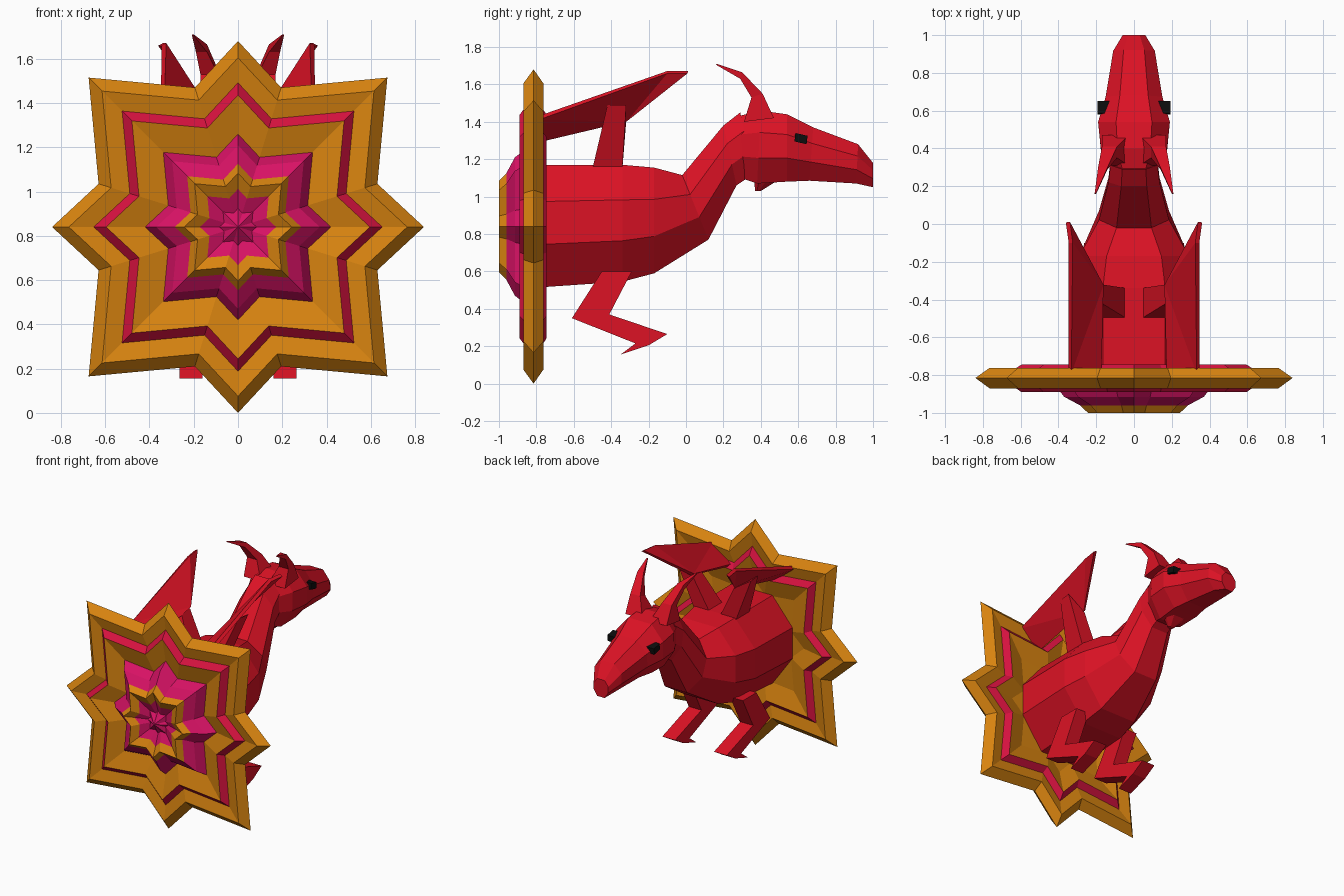
import bpy, bmesh, math

if "Cube" in bpy.data.objects:
    bpy.data.objects.remove(bpy.data.objects["Cube"])


def material(name, rgb):
    m = bpy.data.materials.new(name)
    m.diffuse_color = (*rgb, 1)
    m.use_nodes = True
    m.node_tree.nodes["Principled BSDF"].inputs["Base Color"].default_value = m.diffuse_color
    return m


RED = material("red", (0.72, 0.006, 0.018))
GOLD = material("gold", (0.69, 0.23, 0.005))
CRIMSON = material("crimson", (0.68, 0.006, 0.05))
PINK = material("pink", (0.69, 0.006, 0.13))
BLACK = material("black", (0.004, 0.004, 0.004))


def build(name, verts, faces, mats=(RED,), indices=None, mirror=False, thick=0):
    me = bpy.data.meshes.new(name)
    me.from_pydata(verts, [], faces)
    for m in mats:
        me.materials.append(m)
    if indices:
        for p, i in zip(me.polygons, indices):
            p.material_index = i
    bm = bmesh.new()
    bm.from_mesh(me)
    bmesh.ops.recalc_face_normals(bm, faces=bm.faces)
    bm.to_mesh(me)
    bm.free()
    ob = bpy.data.objects.new(name, me)
    bpy.context.collection.objects.link(ob)
    if thick:
        s = ob.modifiers.new("thickness", 'SOLIDIFY')
        s.thickness, s.offset = thick, 0
    if mirror:
        ob.modifiers.new("mirror", 'MIRROR')
    return ob


def loft_faces(rings, n):
    f = [(r * n + i, r * n + (i + 1) % n, (r + 1) * n + (i + 1) % n, (r + 1) * n + i)
         for r in range(rings - 1) for i in range(n)]
    return f + [tuple(range(n)), tuple(range((rings - 1) * n, rings * n))]


def loft(name, rings, **kw):
    n = len(rings[0])
    return build(name, [v for r in rings for v in r], loft_faces(len(rings), n), **kw)


def hull_section(top, bottom, w, flat=0.5):
    """Eight-sided section between a top and a bottom point in the y-z plane."""
    ring = []
    for x, t in ((flat, 0), (1, .3), (1, .65), (flat, 1), (-flat, 1), (-1, .65), (-1, .3), (-flat, 0)):
        ring.append((x * w, top[0] + (bottom[0] - top[0]) * t, top[1] + (bottom[1] - top[1]) * t))
    return ring


# Star shield: one eight-pointed outline repeated at stepped scales and depths
outline = []
for k in range(4):
    c, s = round(math.cos(k * math.pi / 2)), round(math.sin(k * math.pi / 2))
    for x, z in ((0, .84), (.195, .63), (.675, .675), (.63, .195)):
        outline.append((x * c - z * s, x * s + z * c))
outline.sort(key=lambda p: math.atan2(p[1], p[0]))
G, C, P = 0, 1, 2
steps = [(.5, -.785, G), (.71, -.745, C), (.776, -.78, G), (.91, -.762, G), (1, -.815, G),
         (.91, -.87, G), (.776, -.85, C), (.71, -.89, G), (.5, -.85, P), (.44, -.915, P),
         (.34, -.96, G), (.29, -1.0, G), (.205, -.97, P), (.1, -.94, P), (.005, -.985, P)]
verts = [(x * s, y, .84 + z * s) for s, y, _ in steps for x, z in outline]
idx = [c for _, _, c in steps[:-1] for _ in outline] + [G, P]
build("star_shield", verts, loft_faces(len(steps), 16), (GOLD, CRIMSON, PINK), idx)

# Body and neck
loft("body_and_neck", [hull_section(*a) for a in (
    ((-.78, 1.17), (-.78, .515), .33),
    ((-.34, 1.17), (-.34, .545), .33),
    ((-.17, 1.155), (-.17, .59), .29),
    ((-.02, 1.115), (.12, .77), .185),
    ((.2, 1.38), (.27, 1.06), .135),
    ((.29, 1.45), (.36, 1.12), .125))])

# Head
loft("head", [hull_section(*a) for a in (
    ((.28, 1.43), (.29, 1.10), .12),
    ((.40, 1.46), (.38, 1.07), .175),
    ((.54, 1.44), (.54, 1.08), .19),
    ((.68, 1.37), (.66, 1.085), .15),
    ((.92, 1.28), (.91, 1.07), .11),
    ((1.0, 1.18), (1.0, 1.05), .06))])

# Chin barb
loft("chin_barb", [hull_section((.36, 1.12), (.48, 1.08), .09),
                   hull_section((.37, 1.03), (.40, 1.03), .02)])

# Horns: tapering four-sided sweep
loft("horns", [[(x0, y0, z0), (x1, y0, z0), (x1, y1, z1), (x0, y1, z1)] for x0, x1, y0, z0, y1, z1 in (
    (.03, .17, .31, 1.40, .47, 1.42),
    (.09, .17, .35, 1.53, .41, 1.55),
    (.14, .19, .29, 1.63, .30, 1.665),
    (.200, .208, .16, 1.705, .165, 1.71))], mirror=True)

# Eyes
build("eyes", [(x, y, z) for x in (.10, .192) for y, z in
               ((.585, 1.34), (.58, 1.295), (.645, 1.28), (.65, 1.325))],
      loft_faces(2, 4), (BLACK,), mirror=True)

# Wings: slanted blade and the arm carrying it
build("wing_blades", [(.34, -.79, 1.42), (.18, -.79, 1.30), (.17, -.32, 1.41), (.35, .01, 1.665),
                      (.335, -.1, 1.665)],
      [(0, 1, 2), (0, 2, 4), (4, 2, 3)], mirror=True, thick=.025)
loft("wing_arms", [
    [(.04, -.5, 1.15), (.17, -.5, 1.15), (.17, -.34, 1.15), (.04, -.34, 1.15)],
    [(.17, -.42, 1.40), (.30, -.42, 1.49), (.31, -.32, 1.49), (.17, -.32, 1.40)]], mirror=True)

# Legs: bent side profile given a width
leg = [(-.45, .60), (-.29, .60), (-.41, .37), (-.1, .265), (-.2, .205), (-.35, .155), (-.27, .215), (-.61, .35)]
loft("legs", [[(x, y, z) for y, z in leg] for x in (.16, .265)], mirror=True)
